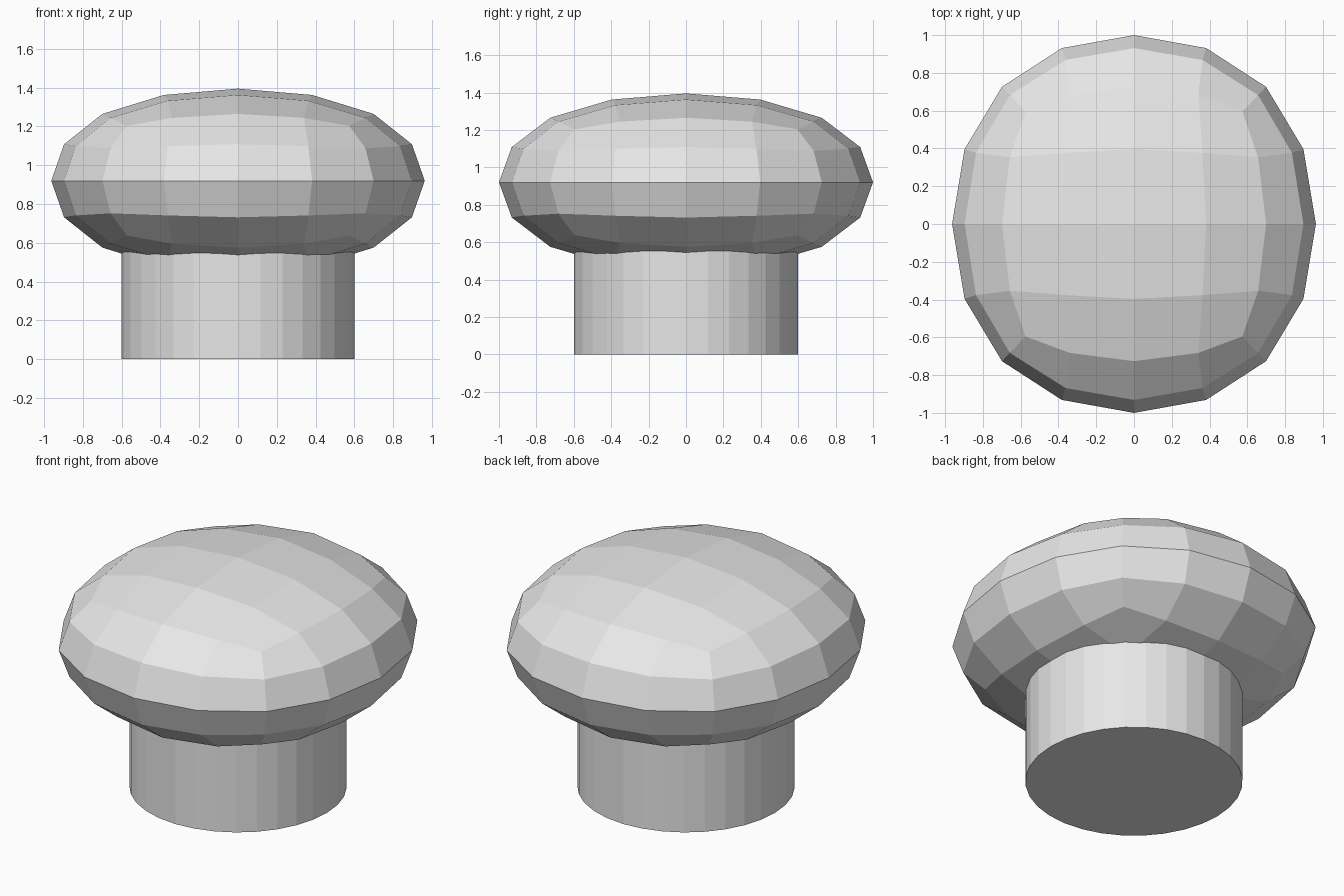
import bpy

default_cube = bpy.data.objects.get("Cube")
if default_cube:
    bpy.data.objects.remove(default_cube, do_unlink=True)

# One light grey for the whole knob
grey = bpy.data.materials.new("light_grey")
grey.use_nodes = True
grey.diffuse_color = (0.8, 0.8, 0.8, 1)
grey.node_tree.nodes["Principled BSDF"].inputs["Base Color"].default_value = (0.8, 0.8, 0.8, 1)


def finish(name):
    """Name the active object, colour it and keep its facets flat."""
    obj = bpy.context.object
    obj.name = name
    obj.data.materials.append(grey)
    bpy.ops.object.transform_apply(location=False, rotation=False, scale=True)
    bpy.ops.object.shade_flat()
    return obj


# Stem: straight round post reaching up into the cap
STEM_HEIGHT = 0.7
bpy.ops.mesh.primitive_cylinder_add(vertices=32, radius=0.6, depth=STEM_HEIGHT,
                                    location=(0, 0, STEM_HEIGHT / 2))
finish("stem")

# Cap: faceted flattened ball, a cube rounded by subdivision
CAP_RADII = (0.963, 1.0, 0.475)
SHRINK = 0.8395  # how far subdivision pulls in the face centres
bpy.ops.mesh.primitive_cube_add(size=2, location=(0, 0, 0.92))
bpy.context.object.scale = [r / SHRINK for r in CAP_RADII]
cap = finish("cap")
rounding = cap.modifiers.new("rounding", 'SUBSURF')
rounding.levels = rounding.render_levels = 2
